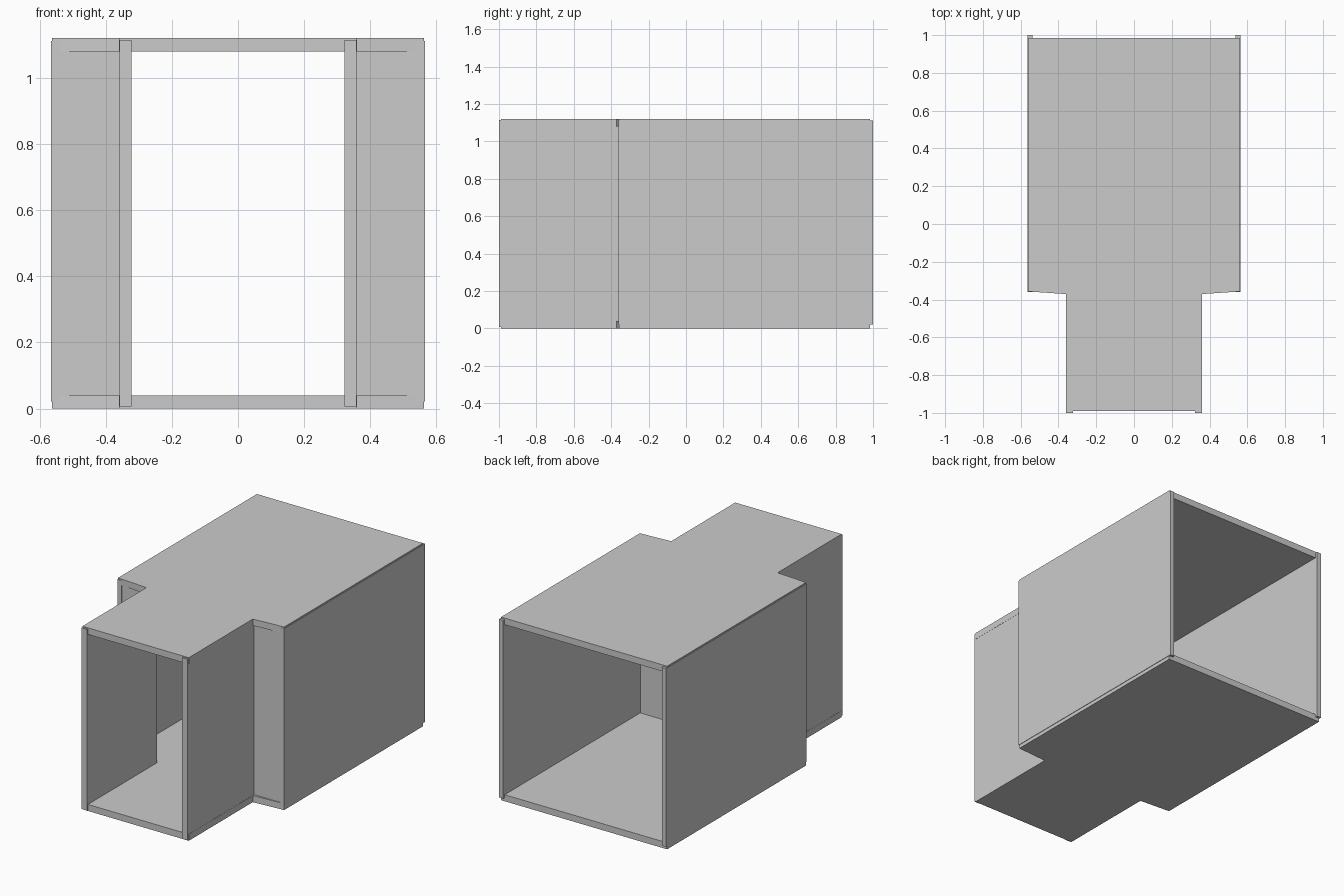
import bpy, bmesh

if "Cube" in bpy.data.objects:
    bpy.data.objects.remove(bpy.data.objects["Cube"])


def prism(name, outline, z0, z1):
    """Extrude a flat xy outline between two heights."""
    bm = bmesh.new()
    face = bm.faces.new([bm.verts.new((x, y, z0)) for x, y in outline])
    ext = bmesh.ops.extrude_face_region(bm, geom=[face])
    for v in ext["geom"]:
        if isinstance(v, bmesh.types.BMVert):
            v.co.z = z1
    bmesh.ops.recalc_face_normals(bm, faces=bm.faces)
    mesh = bpy.data.meshes.new(name)
    bm.to_mesh(mesh)
    bm.free()
    obj = bpy.data.objects.new(name, mesh)
    bpy.context.collection.objects.link(obj)
    return obj


def wall(name, x0, x1, y0, y1, z0, z1):
    """Upright panel given by its extents."""
    return prism(name, [(x0, y0), (x1, y0), (x1, y1), (x0, y1)], z0, z1)


# Stepped outline shared by floor and roof, with slightly slanted shoulders
half = [(0.36, -0.99), (0.36, -0.371), (0.562, -0.357), (0.562, 0.985)]
outline = half + [(-x, y) for x, y in reversed(half)]
prism("floor", outline, 0.0, 0.04)
prism("roof", outline, 1.08, 1.12)

# Side walls and the recessed shoulder panels joining them
for side, s in (("right", 1), ("left", -1)):
    wall(side + "_narrow_wall", s * 0.322, s * 0.359, -1.0, -0.325, 0.006, 1.114)
    wall(side + "_shoulder_wall", s * 0.322, s * 0.55, -0.356, -0.325, 0.03, 1.09)
    wall(side + "_wide_wall", s * 0.537, s * 0.565, -0.36, 1.0, 0.022, 1.112)
